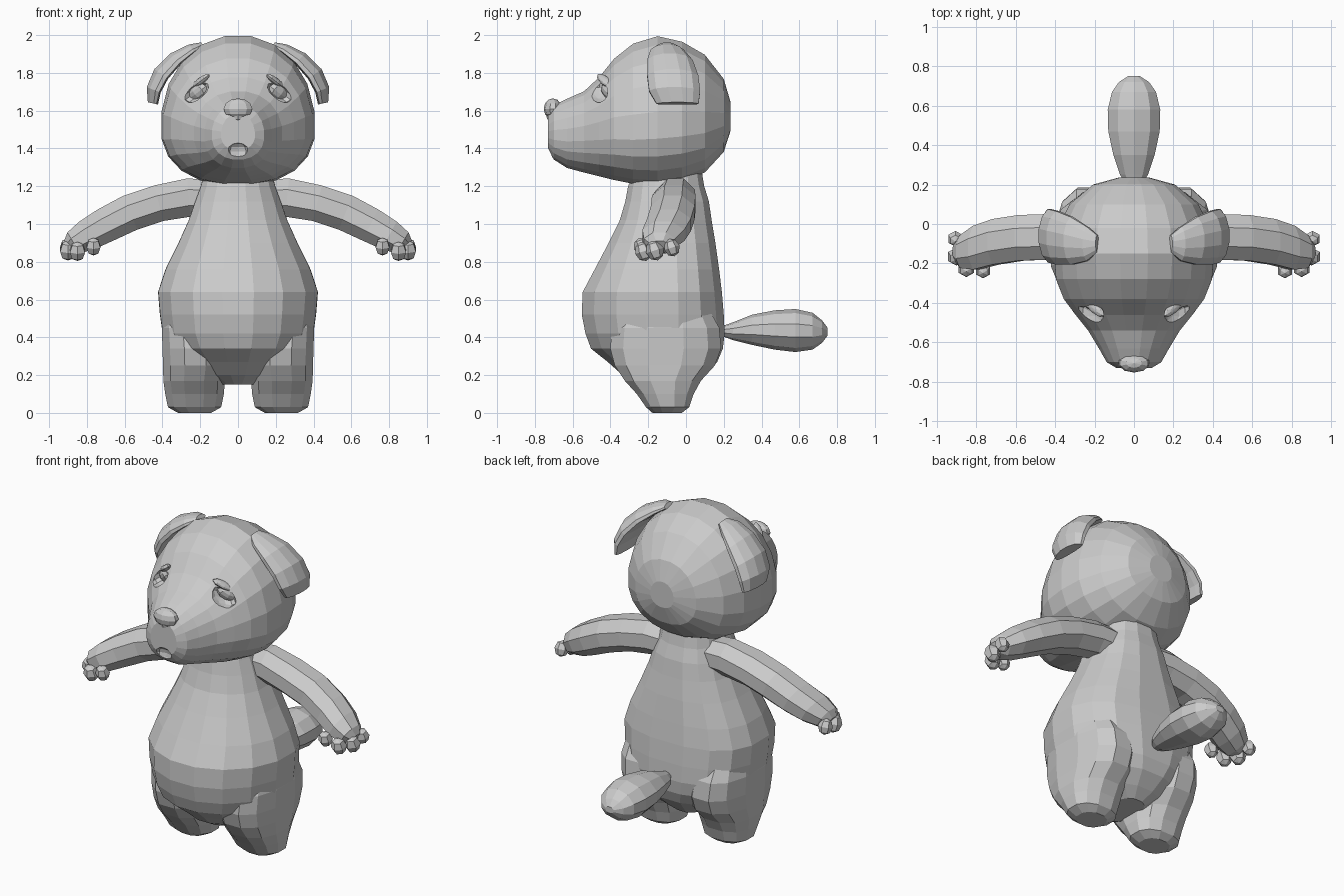
import bpy, bmesh, math
from mathutils import Vector, Matrix

if "Cube" in bpy.data.objects:
    bpy.data.objects.remove(bpy.data.objects["Cube"])

grey = bpy.data.materials.new("soft_grey")
grey.diffuse_color = (0.6, 0.6, 0.6, 1)
grey.use_nodes = True
grey.node_tree.nodes["Principled BSDF"].inputs["Base Color"].default_value = grey.diffuse_color


def finish(name, bm):
    bmesh.ops.recalc_face_normals(bm, faces=bm.faces)
    me = bpy.data.meshes.new(name)
    bm.to_mesh(me)
    bm.free()
    me.materials.append(grey)
    ob = bpy.data.objects.new(name, me)
    bpy.context.collection.objects.link(ob)
    return ob


def loft(name, rings):
    """Skin a list of equal-length point rings and cap both ends."""
    bm = bmesh.new()
    rows = [[bm.verts.new(p) for p in r] for r in rings]
    n = len(rows[0])
    for a, b in zip(rows, rows[1:]):
        for i in range(n):
            j = (i + 1) % n
            bm.faces.new((a[i], a[j], b[j], b[i]))
    bm.faces.new(rows[0][::-1])
    bm.faces.new(rows[-1])
    return finish(name, bm)


def egg(n, half_w, lo, mid, hi, p_lo=1.0, p_hi=1.0):
    """Closed oval: two half-ellipses of different depth meeting at mid."""
    pts = []
    for i in range(n):
        t = 2 * math.pi * (i + 0.5) / n
        c, s = math.cos(t), math.sin(t)
        p = p_hi if s > 0 else p_lo
        u = math.copysign(abs(c) ** p, c) * half_w
        v = mid + ((hi - mid) * s ** p if s > 0 else -(mid - lo) * (-s) ** p)
        pts.append((u, v))
    return pts


def blob(name, loc, size, rot=(0, 0, 0), seg=8, rows=6):
    bm = bmesh.new()
    bmesh.ops.create_uvsphere(bm, u_segments=seg, v_segments=rows, radius=1)
    m = Matrix.Translation(loc)
    for ang, ax in zip(rot, "XYZ"):
        m = m @ Matrix.Rotation(ang, 4, ax)
    bm.transform(m @ Matrix.Diagonal((*size, 1)))
    return finish(name, bm)


def cut(target, cutter):
    cutter.hide_render = True
    cutter.hide_set(True)
    mod = target.modifiers.new("cut", 'BOOLEAN')
    mod.operation = 'DIFFERENCE'
    mod.solver = 'EXACT'
    mod.object = cutter


# body and neck: height, half width, front, back
body = [(0.15, .10, -.25, .04), (0.20, .20, -.34, .10), (0.27, .28, -.42, .17),
        (0.34, .36, -.51, .20), (0.42, .405, -.54, .21), (0.52, .42, -.56, .205),
        (0.64, .43, -.555, .195), (0.76, .39, -.49, .18), (0.90, .32, -.415, .16),
        (1.02, .265, -.355, .14), (1.12, .23, -.325, .125), (1.20, .20, -.31, .10),
        (1.32, .17, -.26, .08)]
loft("body", [[(x, y, z) for x, y in egg(16, w, f, -.13, b, 1, .8)]
              for z, w, f, b in body])

# head and muzzle: depth, half width, bottom, widest height, top
head_rings = [(.235, .08, 1.49, 1.56, 1.65), (.20, .21, 1.38, 1.55, 1.77),
              (.10, .33, 1.27, 1.53, 1.90), (-.02, .39, 1.22, 1.52, 1.97),
              (-.15, .41, 1.20, 1.51, 2.0), (-.28, .40, 1.21, 1.50, 1.96),
              (-.38, .36, 1.23, 1.50, 1.88), (-.46, .30, 1.25, 1.49, 1.78),
              (-.54, .235, 1.27, 1.48, 1.705), (-.63, .18, 1.295, 1.47, 1.665),
              (-.70, .14, 1.34, 1.47, 1.63), (-.73, .09, 1.39, 1.47, 1.585)]
head = loft("head", [[(x, y, z) for x, z in egg(20, w, lo, m, hi, .9, .95)]
                     for y, w, lo, m, hi in head_rings])

# nose and mouth notch
blob("nose", (0, -.705, 1.61), (.08, .048, .055), seg=10)
blob("nose_tip", (0, -.70, 1.575), (.045, .04, .04))
cut(head, blob("mouth_cutter", (0, -.735, 1.385), (.06, .035, .045)))

# tail: depth, half width, bottom, top
tail = [(.18, .025, .41, .455), (.25, .075, .385, .48), (.35, .11, .36, .52),
        (.47, .137, .335, .543), (.58, .14, .322, .55), (.67, .117, .335, .53),
        (.72, .08, .37, .49), (.75, .03, .41, .45)]
loft("tail", [[(x, y, z) for x, z in egg(10, w, lo, (lo + hi) / 2, hi)]
              for y, w, lo, hi in tail])

# leg: height, front, back, inner side, outer side
leg = [(0, -.18, -.02, .14, .32), (.03, -.215, .02, .085, .375),
       (.10, -.265, .045, .07, .39), (.17, -.33, .085, .065, .40),
       (.25, -.385, .16, .05, .402), (.34, -.41, .195, .05, .405),
       (.45, -.40, .185, .07, .408), (.60, -.30, .10, .12, .38)]

# arm: centre, radius in depth, radius across
arm = [((.10, -.05, 1.14), .10, .10), ((.26, -.055, 1.14), .11, .11),
       ((.42, -.065, 1.11), .125, .105), ((.57, -.07, 1.06), .125, .105),
       ((.70, -.09, .995), .125, .10), ((.80, -.12, .94), .12, .09),
       ((.87, -.14, .90), .09, .07), ((.90, -.14, .88), .05, .04)]

# ear: centre of inner face, half width, thickness
ear = [((.185, -.10, 1.945), .045, .02), ((.235, -.10, 1.915), .09, .045),
       ((.31, -.085, 1.855), .125, .07), ((.38, -.07, 1.775), .14, .08),
       ((.42, -.06, 1.70), .14, .07), ((.435, -.045, 1.635), .115, .045)]

fingers = [((.905, -.075, .875), .042), ((.90, -.165, .86), .048),
           ((.85, -.225, .855), .046), ((.765, -.235, .88), .042)]

for side, s in (("left", 1), ("right", -1)):
    loft(side + "_leg",
         [[(s * ((a + b) / 2 + x), y, z)
           for x, y in egg(12, (b - a) / 2, f, (f + k) / 2, k, .85, .85)]
          for z, f, k, a, b in leg])

    # arm rings stand square to the arm's path
    rings = []
    for i, (c, ry, rn) in enumerate(arm):
        p, q = Vector(arm[max(i - 1, 0)][0]), Vector(arm[min(i + 1, len(arm) - 1)][0])
        d = (q - p).normalized()
        up = Vector((-d.z, 0, d.x)).normalized()
        pts = [Vector(c) + Vector((0, u, 0)) + up * v
               for u, v in egg(8, ry, -rn, 0, rn)]
        rings.append([(s * v.x, v.y, v.z) for v in pts])
    loft(side + "_arm", rings)
    for i, (c, r) in enumerate(fingers):
        blob(f"{side}_finger_{i + 1}", (s * c[0], c[1], c[2]), (r, r, r * 1.15),
             (0.3, 0, 0), seg=6, rows=4)

    # ear: domed outside, nearly flat inside
    rings = []
    for i, (c, w, t) in enumerate(ear):
        p, q = Vector(ear[max(i - 1, 0)][0]), Vector(ear[min(i + 1, len(ear) - 1)][0])
        d = (q - p).normalized()
        out = Vector((-d.z, 0, d.x)).normalized()
        pts = [Vector(c) + Vector((0, u, 0)) + out * v
               for u, v in egg(12, w, -.012, 0, t)]
        rings.append([(s * v.x, v.y, v.z) for v in pts])
    loft(side + "_ear", rings)

    # sunken slanting eye socket with an eyeball
    tilt = (0, s * 0.7, s * 0.75)
    cut(head, blob(side + "_socket_cutter", (s * .222, -.465, 1.70),
                   (.085, .07, .045), (0, s * .65, s * .6)))
    blob(side + "_eye", (s * .215, -.405, 1.695), (.07, .03, .04), (0, s * .65, s * .6))
    blob(side + "_brow", (s * .20, -.425, 1.755), (.075, .028, .018), (0, s * .65, s * .6))
